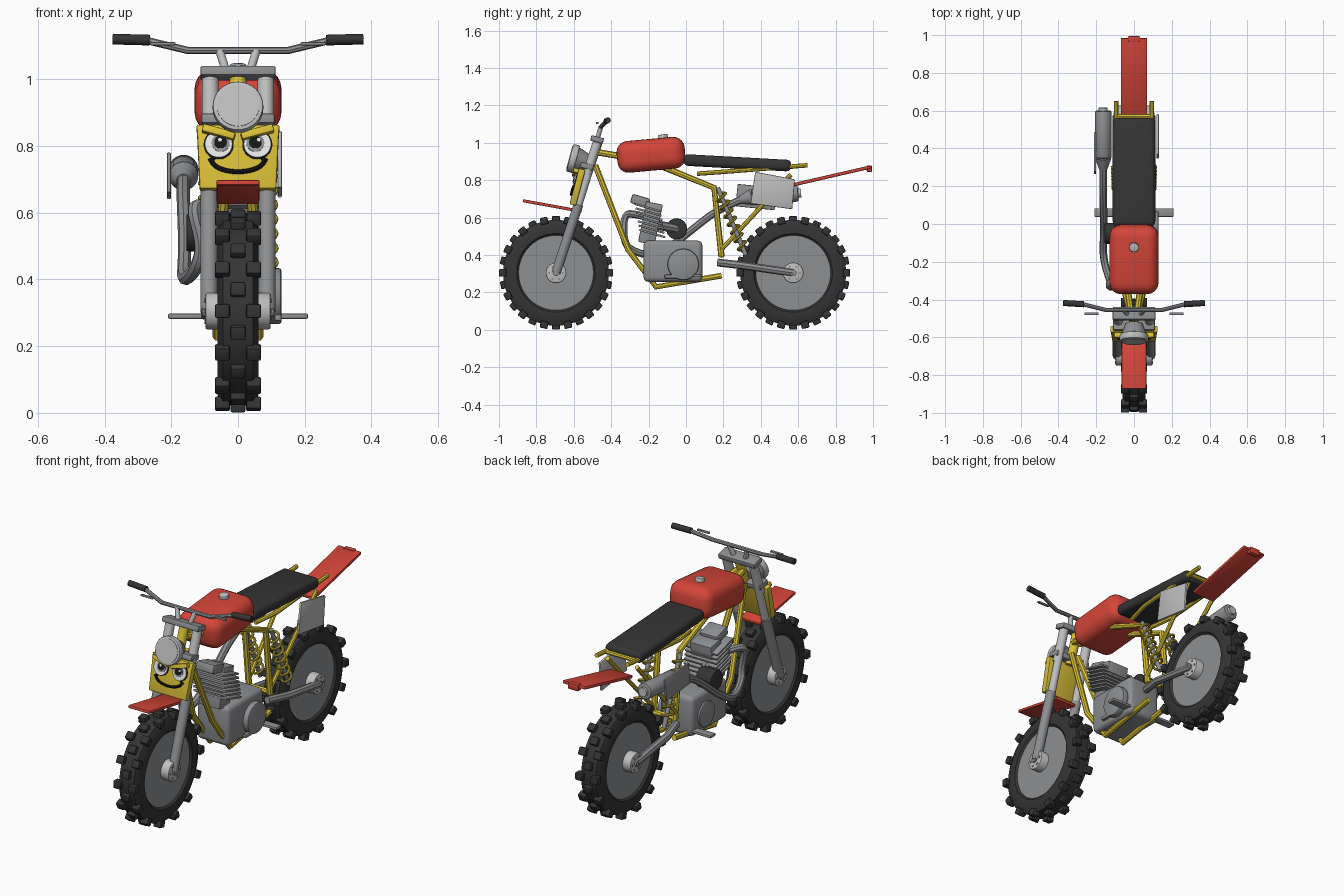
import bpy, bmesh, math
from mathutils import Vector, Matrix

if "Cube" in bpy.data.objects:
    bpy.data.objects.remove(bpy.data.objects["Cube"])

def mat(name, r, g, b):
    m = bpy.data.materials.new(name)
    m.diffuse_color = (r, g, b, 1)
    m.use_nodes = True
    m.node_tree.nodes["Principled BSDF"].inputs["Base Color"].default_value = m.diffuse_color
    return m

RED = mat("red paint", .66, .06, .04)
YEL = mat("yellow paint", .70, .53, .04)
RUB = mat("dark rubber", .035, .035, .035)
BLK = mat("black", .008, .008, .008)
GRY = mat("mid grey metal", .27, .275, .285)
LGT = mat("light grey metal", .52, .52, .52)
WHT = mat("white", .85, .85, .85)
TILT = -.26          # lean of fork, lamp and face

def add(name, bm, m, bevel=0, seg=2):
    bmesh.ops.recalc_face_normals(bm, faces=bm.faces)
    me = bpy.data.meshes.new(name)
    bm.to_mesh(me)
    bm.free()
    me.materials.append(m)
    ob = bpy.data.objects.new(name, me)
    bpy.context.collection.objects.link(ob)
    if bevel:
        b = ob.modifiers.new("bevel", "BEVEL")
        b.width, b.segments, b.limit_method = bevel, seg, 'ANGLE'
    return ob

def box(name, loc, size, m, rx=0, bevel=.005, ry=0, seg=2):
    bm = bmesh.new()
    mx = (Matrix.Translation(loc) @ Matrix.Rotation(rx, 4, 'X') @ Matrix.Rotation(ry, 4, 'Y')
          @ Matrix.Diagonal((*size, 1)))
    bmesh.ops.create_cube(bm, size=1, matrix=mx)
    return add(name, bm, m, bevel, seg)

def cyl(name, a, b, r, m, r2=None, n=32, bevel=0):
    a, b = Vector(a), Vector(b)
    d = b - a
    bm = bmesh.new()
    mx = Matrix.Translation((a + b) / 2) @ d.to_track_quat('Z', 'Y').to_matrix().to_4x4()
    bmesh.ops.create_cone(bm, cap_ends=True, segments=n, radius1=r,
                          radius2=r if r2 is None else r2, depth=d.length, matrix=mx)
    return add(name, bm, m, bevel)

def tube(name, pts, r, m, smooth=False):
    cu = bpy.data.curves.new(name, 'CURVE')
    cu.dimensions = '3D'
    cu.bevel_depth, cu.bevel_resolution, cu.use_fill_caps = r, 2, True
    sp = cu.splines.new('NURBS' if smooth else 'POLY')
    sp.points.add(len(pts) - 1)
    for p, c in zip(sp.points, pts):
        p.co = (*c, 1)
    if smooth:
        sp.order_u, sp.use_endpoint_u, sp.resolution_u = 3, True, 6
    cu.materials.append(m)
    ob = bpy.data.objects.new(name, cu)
    bpy.context.collection.objects.link(ob)

def mir(p, s):
    return (p[0] * s, p[1], p[2])

SIDES = ((1, "right"), (-1, "left"))

# wheels: lathed tyre, knobs, rim disc, hub and bolts
def wheel(tag, cy, cz=.305):
    prof = [(-.045, .195), (-.06, .21), (-.062, .25), (-.045, .283),
            (.045, .283), (.062, .25), (.06, .21), (.045, .195)]
    bm = bmesh.new()
    vs = [bm.verts.new((x, cy, cz + r)) for x, r in prof]
    es = [bm.edges.new((vs[i], vs[(i + 1) % 8])) for i in range(8)]
    bmesh.ops.spin(bm, geom=vs + es, cent=(0, cy, cz), axis=(1, 0, 0), angle=2 * math.pi,
                   steps=56, use_duplicate=False)
    bmesh.ops.remove_doubles(bm, verts=bm.verts, dist=1e-4)
    add(tag + "_tyre", bm, RUB)
    bm = bmesh.new()
    for i in range(28):
        for x in ((-.047, .047) if i % 2 else (0,)):
            mx = (Matrix.Translation((0, cy, cz)) @ Matrix.Rotation((i + 1) * math.pi / 14 + math.pi / 2, 4, 'X')
                  @ Matrix.Translation((x, 0, .285)) @ Matrix.Diagonal((.045, .042, .038, 1)))
            bmesh.ops.create_cube(bm, size=1, matrix=mx)
    add(tag + "_tyre_knobs", bm, RUB, .006)
    cyl(tag + "_rim", (-.05, cy, cz), (.05, cy, cz), .202, GRY, n=56)
    cyl(tag + "_hub", (-.098, cy, cz), (.098, cy, cz), .055, LGT, bevel=.006)
    for s, side in SIDES:
        cyl(f"{tag}_axle_cap_{side}", (s * .097, cy, cz), (s * .108, cy, cz), .018, GRY, n=12)
        for i in range(6):
            a = i * math.pi / 3
            y, z = cy + .037 * math.cos(a), cz + .037 * math.sin(a)
            cyl(f"{tag}_bolt_{side}", (s * .097, y, z), (s * .101, y, z), .006, GRY, n=8)

wheel("front_wheel", -.695)
wheel("rear_wheel", .573)

# fork, swingarm, shocks, frame tubes: one set per side
for s, side in SIDES:
    P = lambda *pts: [mir(p, s) for p in pts]
    cyl(f"fork_slider_{side}", *P((.087, -.695, .305), (.087, -.575, .67)), .026, GRY, n=20)
    cyl(f"fork_tube_{side}", *P((.083, -.59, .62), (.083, -.465, 1.02)), .021, LGT, n=20)
    cyl(f"fork_sleeve_{side}", *P((.083, -.53, .83), (.083, -.475, 1.0)), .025, LGT, n=20)
    tube(f"swingarm_{side}", P((.06, .17, .36), (.092, .3, .345), (.092, .573, .305)), .021, GRY)
    tube(f"frame_cradle_{side}", P((.02, -.485, .88), (.06, -.31, .43), (.06, -.16, .23), (.06, .19, .29)), .016, YEL)
    tube(f"frame_spine_{side}", P((.015, -.475, .95), (.04, -.3, .92), (.06, -.12, .87), (.065, .15, .76), (.065, .19, .39)), .017, YEL)
    tube(f"seat_rail_{side}", P((.065, .06, .835), (.095, .2, .845), (.095, .65, .88)), .012, YEL)
    tube(f"seat_strut_{side}", P((.07, .19, .43), (.09, .56, .83)), .012, YEL)
    a, b = Vector((.085 * s, .17, .76)), Vector((.088 * s, .32, .40))
    cyl(f"shock_rod_{side}", a, b, .012, GRY, n=12)
    q = (b - a).to_track_quat('Z', 'Y')
    tube(f"shock_spring_{side}", [a.lerp(b, .08 + .84 * i / 84) + q @ Vector(
        (.028 * math.cos(i * math.pi / 6), .028 * math.sin(i * math.pi / 6), 0)) for i in range(85)], .007, YEL)
    # footpegs, bar grips, levers, clamps risers
    box(f"footpeg_{side}", (s * .14, .06, .29), (.14, .045, .016), GRY)
    cyl(f"grip_{side}", *P((.265, -.425, 1.117), (.375, -.418, 1.12)), .016, RUB, n=16)
    box(f"lever_{side}", (s * .225, -.475, 1.106), (.075, .014, .01), GRY, bevel=.003)
    cyl(f"bar_riser_{side}", *P((.035, -.475, 1.02), (.055, -.455, 1.085)), .013, LGT, n=12)
tube("frame_cross_tube", [(-.065, .19, .40), (.065, .19, .40)], .016, YEL)
tube("seat_rail_cross_tube", [(-.095, .57, .872), (.095, .57, .872)], .012, YEL)

# steering head
cyl("steering_head", (0, -.525, .84), (0, -.465, 1.02), .025, YEL, n=20)
box("upper_clamp", (0, -.475, 1.018), (.225, .07, .03), GRY, TILT, .006)
box("lower_clamp", (0, -.53, .875), (.22, .07, .03), GRY, TILT, .006)
tube("handlebar", [(-.37, -.42, 1.12), (-.27, -.425, 1.115), (-.15, -.455, 1.086), (.15, -.455, 1.086),
                   (.27, -.425, 1.115), (.37, -.42, 1.12)], .011, GRY)

# headlamp
n = Vector((0, -math.cos(TILT), -math.sin(TILT)))
lamp = Vector((0, -.60, .915))
cyl("headlamp_shell", lamp - n * .075, lamp, .045, GRY, r2=.072)
cyl("headlamp_rim", lamp - n * .015, lamp + n * .022, .076, LGT, bevel=.006)
cyl("headlamp_lens", lamp, lamp + n * .025, .064, LGT)

# face plate: features placed in a tilted frame (x, out, up)
F = Matrix.Translation((0, -.58, .765)) @ Matrix.Rotation(TILT, 4, 'X')
def fp(x, out, up):
    return F @ Vector((x, -out, up))
bm = bmesh.new()
outline = [(-.115, -.1), (.115, -.1), (.122, .06), (.125, .098), (-.125, .098), (-.122, .06)]
face = bm.faces.new([bm.verts.new(fp(x, .018, z)) for x, z in outline])
ex = bmesh.ops.extrude_face_region(bm, geom=[face])
bmesh.ops.translate(bm, vec=-n * .036, verts=[v for v in ex["geom"] if isinstance(v, bmesh.types.BMVert)])
add("face_plate", bm, YEL, .006)
for s, side in SIDES:
    x = s * .058
    for part, dx, up, r, o1, o2, m in (
            ("outline", 0, .035, .045, .017, .022, BLK), ("white", 0, .035, .041, .017, .027, WHT),
            ("iris", -.006, .038, .027, .02, .03, GRY), ("pupil", -.006, .04, .019, .02, .033, BLK),
            ("glint", .004, .046, .006, .02, .035, WHT)):
        dx = dx * s if part != "glint" else dx
        cyl(f"eye_{part}_{side}", fp(x + dx, o1, up), fp(x + dx, o2, up), r, m)
    box(f"brow_{side}", fp(s * .058, .03, .07), (.1, .03, .024), YEL, TILT, .005, ry=-s * .27)
    tube(f"mouth_corner_{side}", [fp(s * .071, .023, -.008), fp(s * .087, .023, -.017)], .006, BLK)
tube("mouth", [fp(.079 * math.sin(t), .023, -.013 - .037 * (math.cos(t) if abs(t) < 1.6 else 0))
               for t in [i * math.pi / 20 for i in range(-10, 11)]], .007, BLK)

# fenders and tail lamp
box("front_fender", (0, -.715, .662), (.13, .32, .016), RED, -.18, .005)
box("rear_fender", (0, .775, .822), (.14, .43, .018), RED, .226, .006)
box("tail_lamp", (0, .98, .862), (.065, .028, .036), RED, 0, .005)

# tank and cap
bm = bmesh.new()
bmesh.ops.create_cube(bm, size=1, matrix=Matrix.Translation((0, -.187, .936)) @ Matrix.Rotation(.09, 4, 'X')
                      @ Matrix.Diagonal((.26, .365, .17, 1)))
add("fuel_tank", bm, RED, .06, 5)
cyl("fuel_cap", (0, -.12, 1.015), (0, -.125, 1.045), .025, LGT, n=20, bevel=.004)

# seat
box("seat", (0, .275, .893), (.225, .575, .062), RUB, -.055, .025, seg=4)

# engine: crankcase, cover, finned cylinder and head
box("crankcase", (0, -.07, .367), (.2, .315, .22), GRY, 0, .025, seg=3)
cyl("crankcase_cover", (.09, -.015, .35), (.13, -.015, .35), .084, GRY, bevel=.008)
cyl("crankcase_cover_left", (-.11, -.03, .35), (-.09, -.03, .35), .07, GRY, bevel=.006)
box("shift_pedal", (.12, -.075, .285), (.02, .08, .02), GRY)
box("cylinder_core", (0, -.19, .57), (.13, .09, .22), GRY, -.2)
for i in range(7):
    box("cylinder_fin", (0, -.18 - .004 * i, .515 + .023 * i), (.2, .145, .011), GRY, -.28, .003)
box("cylinder_head", (0, -.245, .69), (.11, .1, .05), GRY, -.28, .01)
cyl("air_filter", (-.155, -.05, .54), (-.06, -.05, .54), .056, RUB, bevel=.006)
tube("intake_pipe", [(-.08, -.05, .54), (-.02, -.15, .56)], .025, GRY)

# exhaust pipe, muffler, heat shield
tube("exhaust_pipe", [(-.05, -.2, .6), (-.1, -.27, .62), (-.14, -.33, .62), (-.105, -.335, .5), (-.125, -.31, .43),
                      (-.165, -.18, .39), (-.16, -.06, .46), (-.16, .05, .55), (-.165, .18, .65), (-.163, .34, .715)], .02, GRY, True)
cyl("muffler_cone", (-.163, .29, .695), (-.163, .35, .71), .022, GRY, r2=.044, n=24)
cyl("muffler", (-.163, .35, .71), (-.163, .60, .73), .044, GRY, n=24, bevel=.008)
cyl("muffler_outlet", (-.163, .59, .73), (-.163, .615, .732), .024, LGT, n=16)
box("heat_shield", (-.207, .375, .71), (.012, .21, .12), GRY, -.1, .004)

# side number panel
bm = bmesh.new()
quad = [(.37, .845), (.582, .805), (.568, .645), (.345, .675)]
face = bm.faces.new([bm.verts.new((.118, y, z)) for y, z in quad])
ex = bmesh.ops.extrude_face_region(bm, geom=[face])
bmesh.ops.translate(bm, vec=(.014, 0, 0), verts=[v for v in ex["geom"] if isinstance(v, bmesh.types.BMVert)])
add("side_panel", bm, LGT, .005)

# bake curves and modifiers, then smooth shading with sharp edges kept
bpy.ops.object.select_all(action='SELECT')
bpy.context.view_layer.objects.active = bpy.data.objects["seat"]
bpy.ops.object.convert(target='MESH')
bpy.ops.object.shade_smooth_by_angle(angle=math.radians(35))
